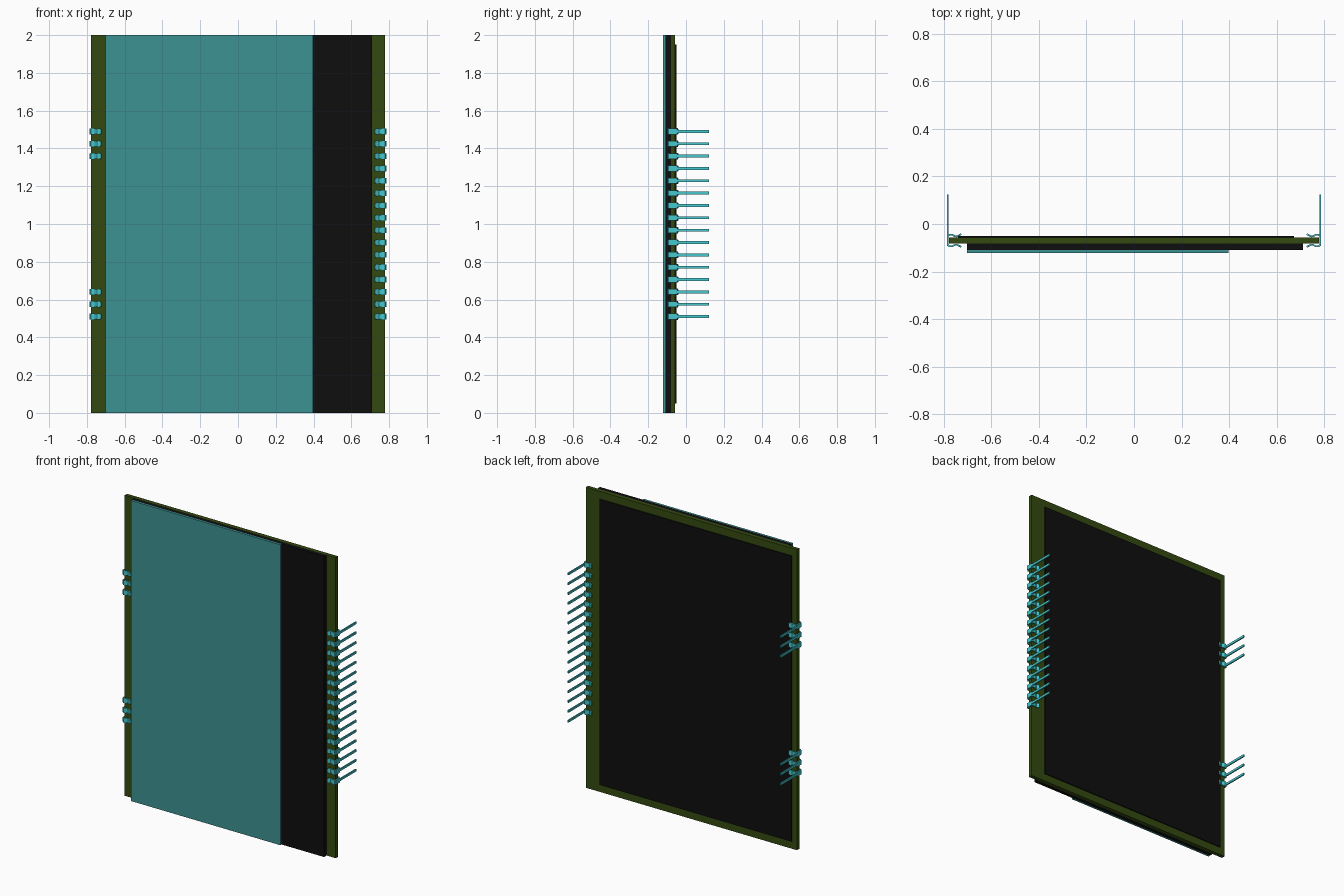
import bpy
import bmesh
from mathutils import Vector

cube = bpy.data.objects.get("Cube")
if cube:
    bpy.data.objects.remove(cube, do_unlink=True)


def material(name, rgb):
    m = bpy.data.materials.new(name)
    m.use_nodes = True
    m.diffuse_color = (*rgb, 1)
    m.node_tree.nodes["Principled BSDF"].inputs["Base Color"].default_value = (*rgb, 1)
    return m


olive = material("olive glass", (0.033, 0.068, 0.005))
black = material("black", (0.0045, 0.0045, 0.0045))
teal = material("teal film", (0.047, 0.29, 0.29))
cyan = material("cyan metal", (0.06, 0.58, 0.62))


def finish(name, bm, mat):
    bmesh.ops.recalc_face_normals(bm, faces=bm.faces)
    mesh = bpy.data.meshes.new(name)
    bm.to_mesh(mesh)
    bm.free()
    mesh.materials.append(mat)
    obj = bpy.data.objects.new(name, mesh)
    bpy.context.collection.objects.link(obj)
    return obj


def add_box(bm, x, y, z):
    verts = bmesh.ops.create_cube(bm, size=1)["verts"]
    for v in verts:
        v.co = Vector(r[0] + (c + 0.5) * (r[1] - r[0]) for c, r in zip(v.co, (x, y, z)))


def slab(name, x, y, z, mat):
    bm = bmesh.new()
    add_box(bm, x, y, z)
    return finish(name, bm, mat)


def add_strip(bm, path, thick):
    """Bent metal strip: path holds x, y and strip width along z."""
    rings = []
    for i, (x, y, w) in enumerate(path):
        a, b = path[max(i - 1, 0)], path[min(i + 1, len(path) - 1)]
        n = Vector((a[1] - b[1], b[0] - a[0], 0)).normalized() * thick / 2
        p = Vector((x, y, 0))
        up = Vector((0, 0, w / 2))
        rings.append([bm.verts.new(c) for c in (p - n - up, p + n - up, p + n + up, p - n + up)])
    for r, s in zip(rings, rings[1:]):
        for k in range(4):
            bm.faces.new((r[k], r[(k + 1) % 4], s[(k + 1) % 4], s[k]))
    bm.faces.new(rings[0])
    bm.faces.new(rings[-1])


# Layered panel
slab("glass_plate", (-0.777, 0.777), (-0.082, -0.057), (0, 2), olive)
slab("front_glass", (-0.702, 0.71), (-0.109, -0.082), (0, 2), black)
slab("front_film", (-0.702, 0.397), (-0.122, -0.109), (0, 2), teal)
slab("back_film", (-0.74, 0.672), (-0.057, -0.05), (0.05, 1.95), black)

# One pin: spine with leg, and two sprung jaws gripping the glass edge
MID = -0.0695
JAW = [(0.782, 0.018, 0.024), (0.776, 0.024, 0.034), (0.763, 0.024, 0.034),
       (0.752, 0.018, 0.026), (0.745, 0.017, 0.03), (0.735, 0.022, 0.034),
       (0.725, 0.027, 0.022)]
bm = bmesh.new()
add_box(bm, (0.778, 0.786), (MID - 0.022, MID + 0.022), (-0.015, 0.015))
add_box(bm, (0.778, 0.786), (MID, 0.123), (-0.0075, 0.0075))
for side in (-1, 1):
    add_strip(bm, [(x, MID + side * d, w) for x, d, w in JAW], 0.007)
pin = finish("right_pin", bm, cyan)
pin_mesh = pin.data
bpy.data.objects.remove(pin)

# Mirrored copy for the opposite edge
bm = bmesh.new()
bm.from_mesh(pin_mesh)
for v in bm.verts:
    v.co.x *= -1
mirror = finish("mirrored_pin", bm, cyan)
mirror_mesh = mirror.data
bpy.data.objects.remove(mirror)

# Sixteen pins on one edge, two groups of three on the other
COUNT = 16
for i in range(COUNT):
    z = 0.51 + i * 0.98 / (COUNT - 1)
    rows = [("left_pin", pin_mesh)]
    if i < 3 or i >= COUNT - 3:
        rows.append(("right_pin", mirror_mesh))
    for name, mesh in rows:
        obj = bpy.data.objects.new(f"{name}_{i + 1}", mesh)
        obj.location.z = z
        bpy.context.collection.objects.link(obj)
